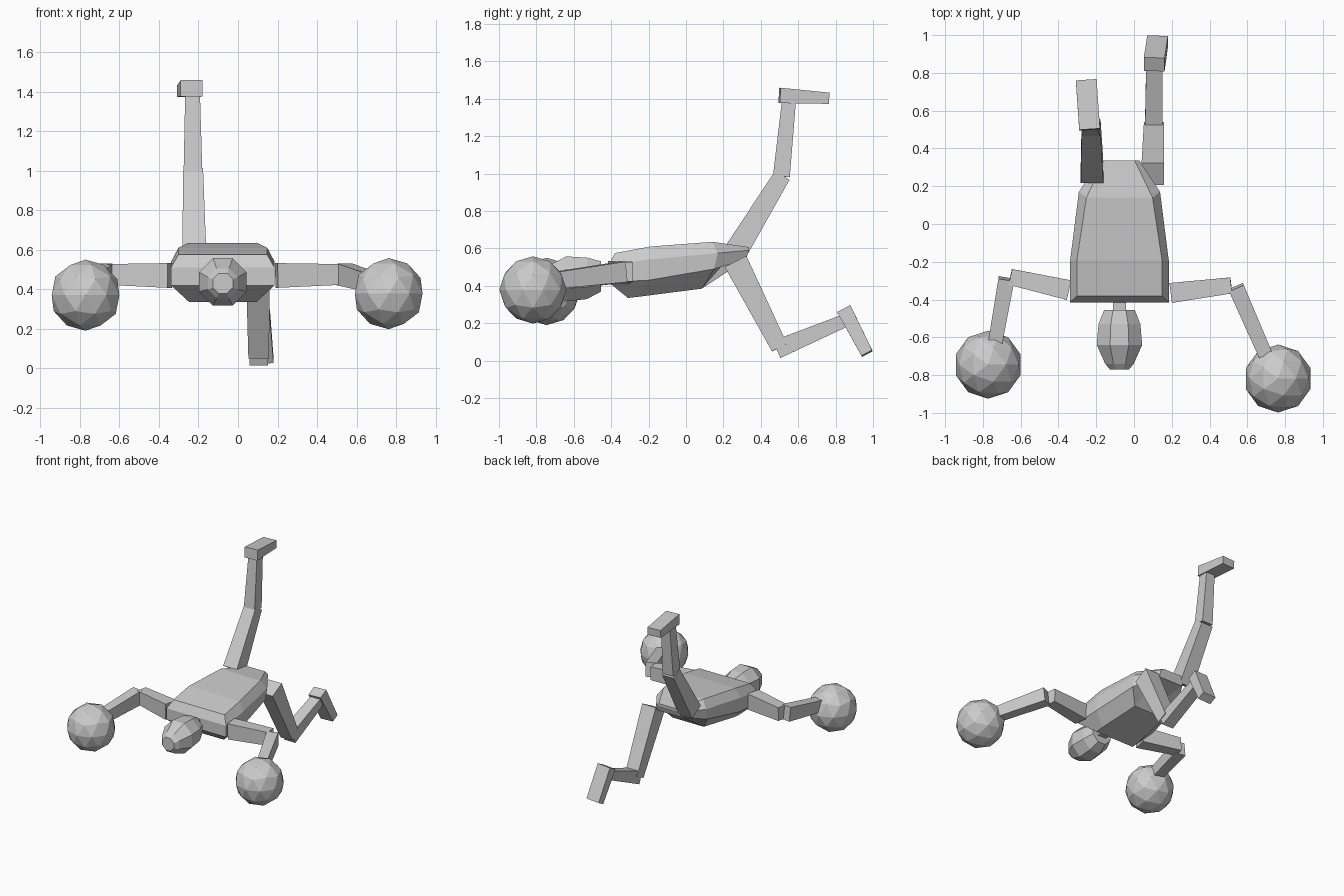
import bpy, bmesh, math
from mathutils import Vector

if "Cube" in bpy.data.objects:
    bpy.data.objects.remove(bpy.data.objects["Cube"])


def make(name, rings, caps=True):
    """Loft a closed tube through rings of equal point count."""
    bm = bmesh.new()
    vs = [[bm.verts.new(p) for p in r] for r in rings]
    n = len(vs[0])
    for a, b in zip(vs, vs[1:]):
        for i in range(n):
            j = (i + 1) % n
            bm.faces.new((a[i], a[j], b[j], b[i]))
    if caps == "strips":      # bent end caps of the torso, 8 points mirrored
        for r in (vs[0], vs[-1]):
            for i in range(3):
                bm.faces.new((r[i], r[i + 1], r[6 - i], r[7 - i]))
    else:
        bm.faces.new(vs[0])
        bm.faces.new(vs[-1])
    bmesh.ops.recalc_face_normals(bm, faces=bm.faces)
    me = bpy.data.meshes.new(name)
    bm.to_mesh(me)
    bm.free()
    ob = bpy.data.objects.new(name, me)
    bpy.context.collection.objects.link(ob)
    return ob


def limb(name, a, b, s0, s1, hint):
    """Tapered box from a to b; sizes are (along hint, across hint)."""
    a, b = Vector(a), Vector(b)
    d = (b - a).normalized()
    h = Vector(hint)
    s = (h - h.dot(d) * d).normalized()
    t = d.cross(s)
    rings = [[p + s * w * i / 2 + t * k * j / 2
              for i, j in ((-1, -1), (1, -1), (1, 1), (-1, 1))]
             for p, (w, k) in ((a, s0), (b, s1))]
    return make(name, rings)


X, Z = (1, 0, 0), (0, 0, 1)
CX = -0.077

# Torso: each section lists (half width, y, z) from top to bottom
sections = [
    [(.225, -.38, .575), (.262, -.415, .51), (.262, -.415, .42), (.17, -.31, .335)],
    [(.225, -.19, .61), (.262, -.20, .54), (.262, -.20, .43), (.17, -.25, .342)],
    [(.175, .14, .635), (.215, .17, .575), (.215, .15, .49), (.14, .085, .385)],
    [(.08, .337, .607), (.105, .337, .59), (.105, .32, .54), (.09, .19, .505)],
]
make("torso", [[(CX + w, y, z) for w, y, z in s] +
               [(CX - w, y, z) for w, y, z in reversed(s)] for s in sections], "strips")

# Neck and eight-sided head
limb("neck", (CX, -.37, .46), (CX, -.48, .46), (.08, .07), (.08, .07), Z)
rings = []
for y, z, r in ((-.455, .45, .088), (-.53, .44, .12), (-.64, .437, .13),
                (-.74, .43, .082), (-.77, .43, .055)):
    rings.append([(CX + r * math.cos(math.pi * (k + .5) / 4), y,
                   z + r * math.sin(math.pi * (k + .5) / 4)) for k in range(8)])
make("head", rings)

# Arms
limb("right_upper_arm", (.195, -.365, .47), (.515, -.325, .475), (.125, .106), (.105, .085), Z)
limb("right_forearm", (.54, -.335, .475), (.695, -.69, .43), (.11, .085), (.09, .075), Z)
limb("left_upper_arm", (-.345, -.35, .47), (-.655, -.28, .475), (.125, .106), (.105, .085), Z)
limb("left_forearm", (-.675, -.29, .475), (-.735, -.63, .43), (.11, .085), (.09, .075), Z)

# Round faceted hands
for name, loc in (("right_hand", (.763, -.818, .378)), ("left_hand", (-.772, -.745, .37))):
    bpy.ops.mesh.primitive_ico_sphere_add(subdivisions=2, radius=.18, location=loc)
    bpy.context.object.name = name

# Raised left leg
limb("left_thigh", (-.222, .27, .59), (-.227, .515, .99), (.12, .125), (.10, .09), X)
limb("left_shin", (-.228, .51, .985), (-.23, .55, 1.385), (.095, .09), (.075, .075), X)
limb("left_foot", (-.235, .50, 1.418), (-.253, .762, 1.403), (.11, .082), (.11, .06), X)

# Kneeling right leg
limb("right_thigh", (.10, .265, .53), (.105, .50, .07), (.12, .13), (.105, .09), X)
limb("right_shin", (.105, .485, .06), (.107, .845, .212), (.095, .10), (.085, .07), X)
limb("right_foot", (.107, .845, .275), (.125, .968, .038), (.11, .08), (.11, .065), X)
